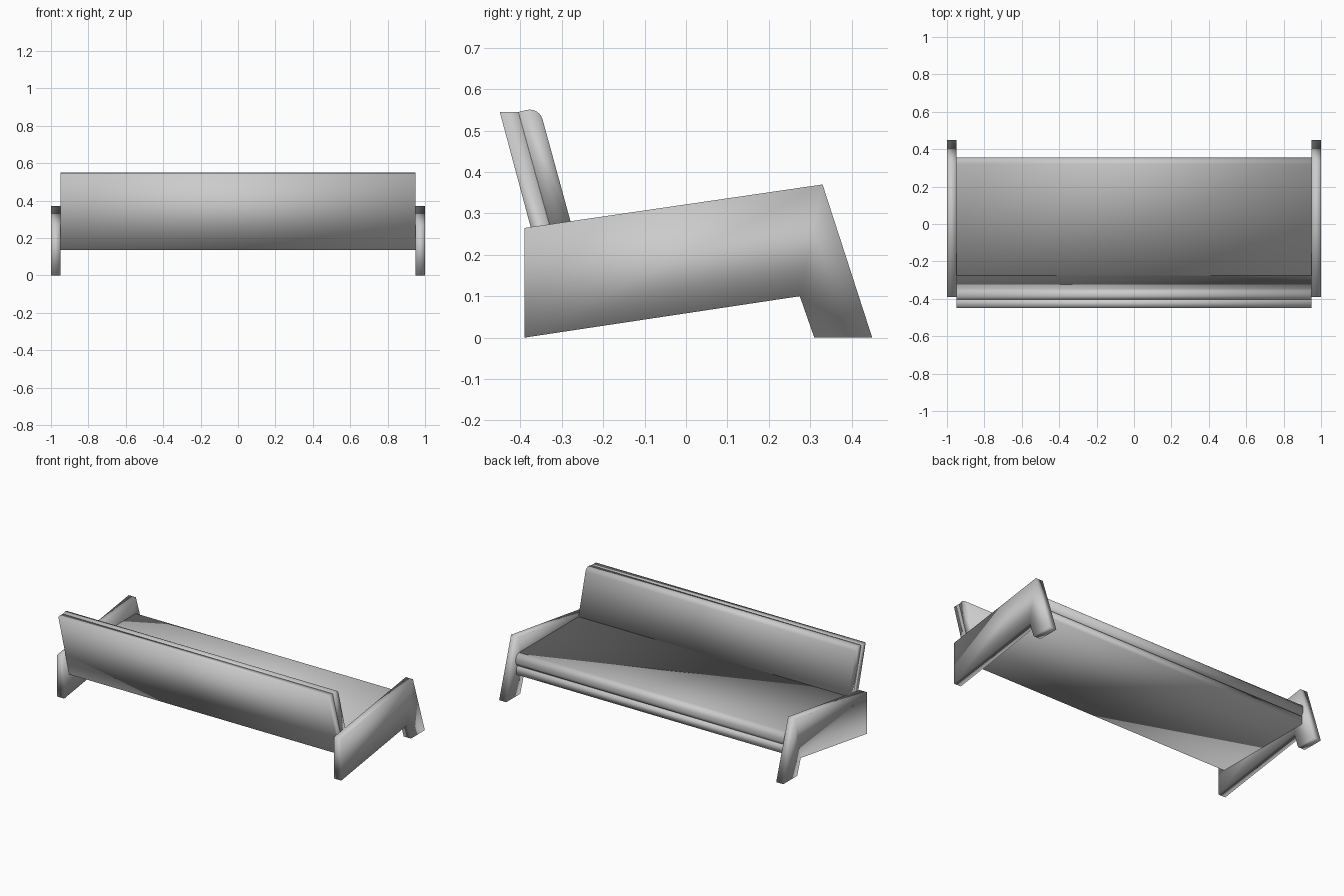
import bpy
import bmesh

cube = bpy.data.objects.get("Cube")
if cube:
    bpy.data.objects.remove(cube, do_unlink=True)

grey = bpy.data.materials.new("light_grey")
grey.diffuse_color = (0.6, 0.6, 0.6, 1)
grey.use_nodes = True
grey.node_tree.nodes["Principled BSDF"].inputs["Base Color"].default_value = (0.6, 0.6, 0.6, 1)


def extrude_profile(name, profile, x0, x1, rounded=(), radius=0.0):
    """Extrude a (y, z) profile along x, rounding the listed profile corners."""
    bm = bmesh.new()
    start = [bm.verts.new((x0, y, z)) for y, z in profile]
    end = [bm.verts.new((x1, y, z)) for y, z in profile]
    bm.faces.new(start)
    bm.faces.new(end[::-1])
    count = len(profile)
    for i in range(count):
        j = (i + 1) % count
        bm.faces.new((start[j], start[i], end[i], end[j]))
    if rounded:
        edges = [bm.edges.get((start[i], end[i])) for i in rounded]
        bmesh.ops.bevel(bm, geom=edges, offset=radius, offset_type='OFFSET',
                        segments=6, profile=0.5, affect='EDGES')
    bmesh.ops.recalc_face_normals(bm, faces=bm.faces)
    for face in bm.faces:
        face.smooth = True
    mesh = bpy.data.meshes.new(name)
    bm.to_mesh(mesh)
    bm.free()
    mesh.materials.append(grey)
    obj = bpy.data.objects.new(name, mesh)
    bpy.context.collection.objects.link(obj)
    return obj


# Slanted side panels with a raked front leg
side = [(-0.39, 0), (-0.39, 0.265), (0.33, 0.37), (0.45, 0), (0.31, 0), (0.275, 0.1)]
for name, x0, x1 in (("left_side", 0.95, 1.0), ("right_side", -1.0, -0.95)):
    extrude_profile(name, side, x0, x1)

# L-shaped frame: leaning back panel and flat seat base
frame = [(-0.45, 0.545), (-0.34, 0.135), (0.345, 0.135),
         (0.345, 0.185), (-0.306, 0.185), (-0.405, 0.545)]
extrude_profile("frame", frame, -0.95, 0.95)

# Seat cushion with a rolled front edge
seat = [(-0.31, 0.185), (0.355, 0.185), (0.355, 0.267), (-0.33, 0.267)]
extrude_profile("seat_cushion", seat, -0.95, 0.95, rounded=(1, 2), radius=0.035)

# Back cushion with a rounded top front edge
back = [(-0.405, 0.545), (-0.325, 0.255), (-0.272, 0.255), (-0.355, 0.558)]
extrude_profile("back_cushion", back, -0.95, 0.95, rounded=(3,), radius=0.032)
